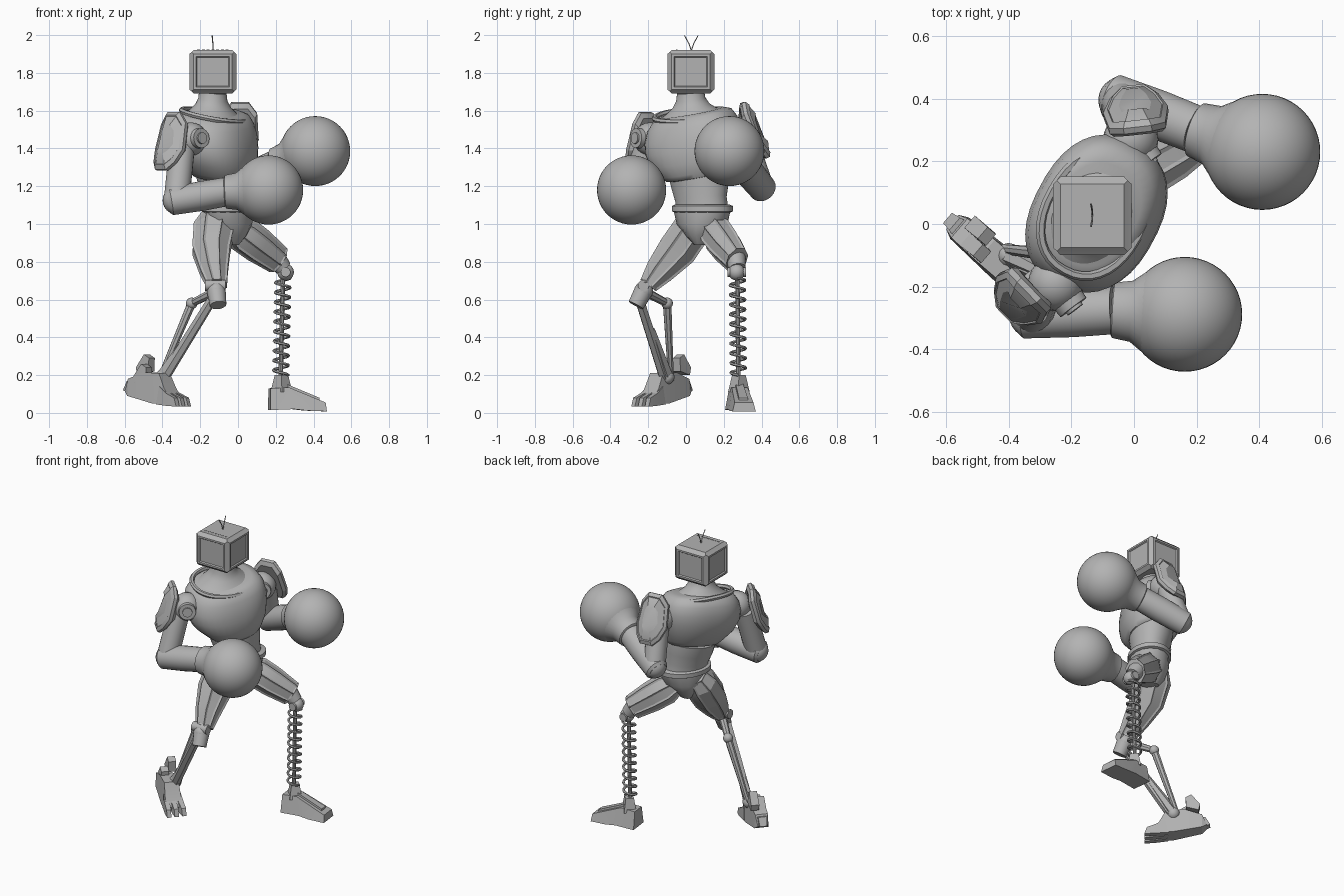
import bpy, bmesh, math
from mathutils import Vector as V

if "Cube" in bpy.data.objects:
    bpy.data.objects.remove(bpy.data.objects["Cube"])

GREY = (0.45, 0.45, 0.45, 1)
mat = bpy.data.materials.new("plain grey")
mat.use_nodes = True
mat.diffuse_color = GREY
mat.node_tree.nodes["Principled BSDF"].inputs["Base Color"].default_value = GREY


def finish(ob, angle=35):
    """Give the part its material and shading."""
    ob.data.materials.clear()
    ob.data.materials.append(mat)
    bpy.ops.object.select_all(action='DESELECT')
    ob.select_set(True)
    bpy.context.view_layer.objects.active = ob
    if angle:
        bpy.ops.object.shade_smooth_by_angle(angle=math.radians(angle))
    return ob


def from_bmesh(name, bm, angle=35):
    bmesh.ops.recalc_face_normals(bm, faces=bm.faces)
    me = bpy.data.meshes.new(name)
    bm.to_mesh(me)
    bm.free()
    ob = bpy.data.objects.new(name, me)
    bpy.context.collection.objects.link(ob)
    return finish(ob, angle)


def frame(axis, hint):
    w = V(axis).normalized()
    u = V(hint)
    u = (u - w * u.dot(w)).normalized()
    return u, w.cross(u), w


def rounded(t, power):
    """Cosine and sine of a superellipse; a power under 1 is squarer."""
    return [math.copysign(abs(k) ** power, k) for k in (math.cos(t), math.sin(t))]


def tube(name, stations, hint=(0, 0, 1), n=24, angle=35, tilt=0, panel=0, power=1):
    """Loft elliptical rings; a station is (centre, half width, half depth)."""
    u, v, w = frame(V(stations[-1][0]) - V(stations[0][0]), hint)
    bm = bmesh.new()
    rings = []
    for c, a, b in stations:
        ring = []
        for i in range(n):
            x, y = rounded(math.tau * (i + 0.5) / n, power)
            ring.append(bm.verts.new(V(c) + u * a * x + (v + w * tilt) * b * y))
        rings.append(ring)
    sides = [bm.faces.new((p[i], p[(i + 1) % n], q[(i + 1) % n], q[i]))
             for p, q in zip(rings, rings[1:]) for i in range(n)]
    bm.faces.new(rings[0])
    bm.faces.new(rings[-1])
    bmesh.ops.recalc_face_normals(bm, faces=bm.faces)
    if panel:  # sink one long panel into each side
        for i in range(n):
            bmesh.ops.inset_region(bm, faces=sides[i::n], thickness=panel, depth=-panel * 0.5)
    return from_bmesh(name, bm, angle)


def limb(name, p, q, r0, r1, n=20, **kw):
    return tube(name, [(p, r0, r0), (q, r1, r1)], hint=(0.3, 0.5, 0.8), n=n, **kw)


def ball(name, c, r, seg=24):
    bm = bmesh.new()
    bmesh.ops.create_uvsphere(bm, u_segments=seg, v_segments=seg // 2, radius=r)
    bmesh.ops.translate(bm, vec=V(c), verts=bm.verts)
    return from_bmesh(name, bm, 60)


def cable(name, pts, r, cyclic=False):
    cu = bpy.data.curves.new(name, 'CURVE')
    cu.dimensions = '3D'
    cu.bevel_depth, cu.bevel_resolution = r, 1
    cu.use_fill_caps = True
    sp = cu.splines.new('POLY')
    sp.points.add(len(pts) - 1)
    for p, co in zip(sp.points, pts):
        p.co = (*co, 1)
    sp.use_cyclic_u = cyclic
    ob = bpy.data.objects.new(name, cu)
    bpy.context.collection.objects.link(ob)
    finish(ob, 0)
    bpy.ops.object.convert(target='MESH')
    return finish(bpy.context.object, 50)


def prism(name, origin, heading, outline):
    """Side outline of (distance, height, half width) points, spread sideways."""
    d = V(heading).normalized()
    side = V((-d.y, d.x, 0))
    bm = bmesh.new()
    rows = [[bm.verts.new(V(origin) + d * s + V((0, 0, z)) + side * w * k) for s, z, w in outline]
            for k in (-1, 1)]
    n = len(outline)
    for row in rows:
        bm.faces.new(row)
    for i in range(n):
        j = (i + 1) % n
        bm.faces.new((rows[0][i], rows[0][j], rows[1][j], rows[1][i]))
    bmesh.ops.triangulate(bm, faces=[f for f in bm.faces if len(f.verts) > 4])
    return from_bmesh(name, bm, 10)


# Head: boxy monitor with framed, sunken panels
HEAD = V((-0.133, 0.026, 1.806))
bm = bmesh.new()
bmesh.ops.create_cube(bm, size=0.226)
faces = list(bm.faces)
bmesh.ops.inset_individual(bm, faces=faces, thickness=0.016, depth=0.012)
sides = [f for f in faces if abs(f.normal.z) < 0.5]
bmesh.ops.inset_individual(bm, faces=sides, thickness=0.018, depth=0)
bmesh.ops.inset_individual(bm, faces=sides, thickness=0.008, depth=-0.008)
bmesh.ops.scale(bm, vec=(1, 1, 0.92), verts=bm.verts)
bmesh.ops.translate(bm, vec=HEAD, verts=bm.verts)
from_bmesh("head", bm, 15)
for i in range(7):
    x = HEAD.x - 0.075 + i * 0.025
    prism("head_vent", (x, -0.05, 1.919), (1, 0, 0),
          [(-0.008, 0, 0.004), (0.008, 0, 0.004), (0.008, 0.004, 0.004), (-0.008, 0.004, 0.004)])
for tip in (-0.008, 0.064):
    base = V((HEAD.x, 0.028, 1.918))
    cable("antenna", [base, (HEAD.x, 0.028 + (tip - 0.028) * 0.35, 1.955), (HEAD.x - 0.004, tip, 1.998)], 0.003)

# Torso: the shoulder line runs along ACROSS
ACROSS = V((0.48, 0.877, 0))
BACK = V((-0.877, 0.48, 0))
tube("neck", [((-0.125, 0.03, 1.56), 0.195, 0.148), ((-0.128, 0.03, 1.59), 0.15, 0.122),
              ((-0.131, 0.027, 1.625), 0.1, 0.092), ((-0.133, 0.025, 1.66), 0.078, 0.076),
              ((-0.133, 0.024, 1.70), 0.072, 0.072)], ACROSS, 32, angle=50, tilt=0.2)
tube("chest", [((-0.085, 0.06, 1.25), 0.145, 0.12), ((-0.085, 0.06, 1.255), 0.168, 0.14),
               ((-0.09, 0.055, 1.28), 0.188, 0.158), ((-0.105, 0.042, 1.34), 0.232, 0.185),
               ((-0.117, 0.034, 1.41), 0.256, 0.197), ((-0.122, 0.033, 1.47), 0.26, 0.196),
               ((-0.125, 0.033, 1.53), 0.246, 0.184), ((-0.125, 0.032, 1.575), 0.215, 0.16),
               ((-0.125, 0.03, 1.59), 0.17, 0.13)], ACROSS, 36, angle=50, tilt=0.22, power=0.85)
C = V((-0.125, 0.032, 1.574))
cable("collar", [C + ACROSS * 0.205 * x + (BACK + V((0, 0, 0.22))) * 0.155 * y
                 for x, y in (rounded(math.tau * i / 36, 0.9) for i in range(36))], 0.015, True)
tube("abdomen", [((-0.055, 0.085, 1.07), 0.146, 0.112), ((-0.058, 0.08, 1.13), 0.143, 0.112),
                 ((-0.07, 0.075, 1.2), 0.158, 0.128), ((-0.08, 0.065, 1.27), 0.165, 0.136)], ACROSS, 32)
tube("belt", [((-0.05, 0.087, 1.06), 0.155, 0.118), ((-0.05, 0.087, 1.067), 0.17, 0.132),
              ((-0.05, 0.087, 1.095), 0.17, 0.132), ((-0.05, 0.087, 1.102), 0.155, 0.118)], ACROSS, 32)
tube("pelvis", [((-0.05, 0.085, 0.89), 0.035, 0.06), ((-0.05, 0.085, 0.94), 0.085, 0.1),
                ((-0.05, 0.085, 1.0), 0.14, 0.12), ((-0.05, 0.085, 1.07), 0.162, 0.122)], ACROSS, 16)


def shoulder_pad(name, c, normal):
    """Shield-shaped plate with a raised centre."""
    up, side, w = frame(normal, (0, 0, 1))
    half = [(0.16, 0.045), (0.105, 0.09), (-0.04, 0.104), (-0.115, 0.078), (-0.16, 0.04)]
    shape = half + [(z, -s) for z, s in reversed(half)]
    bm = bmesh.new()
    layers = [[bm.verts.new(V(c) + (up * z + side * s) * k + w * (d - 3 * s * s)) for z, s in shape]
              for k, d in ((0.85, -0.03), (1, -0.012), (1, 0.008), (0.86, 0.022), (0.82, 0.018), (0.5, 0.036))]
    n = len(shape)
    for p, q in zip(layers, layers[1:]):
        for i in range(n):
            bm.faces.new((p[i], p[(i + 1) % n], q[(i + 1) % n], q[i]))
    bm.faces.new(layers[0])
    bm.faces.new(layers[-1])
    from_bmesh(name, bm, 25)


def arm(side, shoulder, upper, elbow, cuff, glove, pad, pad_normal, r):
    shoulder, elbow, cuff, glove = V(shoulder), V(elbow), V(cuff), V(glove)
    # Shoulder joint with a round cap that faces forward
    ball(side + "_shoulder", shoulder, 0.088)
    face = V((0.6, -0.8, 0.05)).normalized()
    limb(side + "_shoulder_cap", shoulder, shoulder + face * 0.095, 0.058, 0.052)
    limb(side + "_shoulder_hub", shoulder, shoulder + face * 0.105, 0.034, 0.03)
    shoulder_pad(side + "_shoulder_pad", pad, pad_normal)
    # Upper arm, elbow, forearm
    limb(side + "_upper_arm", upper, elbow, 0.068, 0.068)
    ball(side + "_elbow", elbow, 0.074)
    d = (cuff - elbow).normalized()
    tube(side + "_forearm", [(elbow - d * 0.045, 0.06, 0.06), (elbow - d * 0.03, 0.074, 0.074),
                             (elbow.lerp(cuff, 0.5), 0.079, 0.079), (cuff, 0.077, 0.077)])
    # Glove: a big ball with a flared neck
    d = (glove - cuff).normalized()
    tube(side + "_glove_neck", [(cuff - d * 0.005, 0.08, 0.08), (cuff, 0.089, 0.089),
                                (cuff.lerp(glove, 0.25), 0.098, 0.098), (glove - d * r * 0.7, r * 0.71, r * 0.71)], n=32)
    ball(side + "_glove", glove, r, 48)


arm("right", (-0.25, -0.19, 1.45), (-0.295, -0.205, 1.42), (-0.325, -0.29, 1.125), (-0.065, -0.275, 1.17),
    (0.162, -0.288, 1.18), (-0.375, -0.25, 1.44), (-0.68, -0.66, 0.3), 0.183)
arm("left", (-0.01, 0.27, 1.48), (-0.01, 0.31, 1.45), (-0.04, 0.395, 1.2), (0.2, 0.30, 1.315),
    (0.409, 0.23, 1.386), (0.004, 0.372, 1.5), (-0.1, 0.9, 0.4), 0.185)

# Left leg: fluted thigh, knee ball, coil spring, wedge foot
tube("left_thigh", [((-0.03, 0.13, 0.99), 0.07, 0.07), ((0.03, 0.165, 0.945), 0.1, 0.092),
                    ((0.11, 0.21, 0.885), 0.097, 0.087), ((0.215, 0.27, 0.807), 0.08, 0.064)],
     (0, 0, 1), 8, 20, panel=0.012)
limb("left_thigh_end", (0.2, 0.262, 0.82), (0.24, 0.272, 0.765), 0.055, 0.045, 12)
ball("left_knee", (0.252, 0.268, 0.745), 0.044)
limb("left_knee_pin", (0.252, 0.22, 0.745), (0.252, 0.318, 0.745), 0.026, 0.026, 12)
TOP, BOTTOM = V((0.238, 0.272, 0.715)), V((0.226, 0.277, 0.2))
limb("spring_rod", TOP, BOTTOM, 0.012, 0.012, 10)
STEPS, TURNS = 200, 10
coil = []
for i in range(STEPS + 1):
    t = math.tau * TURNS * i / STEPS
    coil.append(TOP.lerp(BOTTOM, i / STEPS) + V((math.cos(t), math.sin(t), 0)) * 0.039)
cable("spring_coil", coil, 0.008)
FOOT = V((0.23, 0.28, 0))
tube("left_ankle", [(FOOT + V((0, 0, 0.11)), 0.055, 0.06), (FOOT + V((0, 0, 0.2)), 0.036, 0.036)], (1, 1, 0), 4, 10)
heading = (1, 0.12, 0)
prism("left_foot", FOOT, heading,
      [(-0.065, 0.015, 0.066), (-0.063, 0.13, 0.045), (0.035, 0.135, 0.042), (0.23, 0.055, 0.05),
       (0.235, 0.008, 0.062), (0.13, 0.012, 0.068), (0.06, 0.02, 0.066)])
prism("left_foot_ridge", FOOT, heading,
      [(0.02, 0.1, 0.024), (0.02, 0.155, 0.02), (0.2, 0.08, 0.024), (0.2, 0.05, 0.024)])

# Right leg: armoured thigh, knee cylinder, twin struts, clawed foot
tube("right_thigh", [((-0.115, 0.08, 1.05), 0.08, 0.085), ((-0.125, 0.04, 0.985), 0.118, 0.11),
                     ((-0.142, -0.045, 0.862), 0.108, 0.112), ((-0.128, -0.14, 0.75), 0.08, 0.084),
                     ((-0.112, -0.2, 0.675), 0.058, 0.055)], (1, 0, 0), 8, 20, panel=0.012)
KNEE, HOCK = V((-0.115, -0.225, 0.645)), V((-0.245, -0.1, 0.58))
ball("right_knee", KNEE, 0.05)
limb("right_knee_cap", KNEE, KNEE + V((0.01, -0.04, -0.075)), 0.05, 0.044, 14)
limb("right_knee_hub", KNEE + V((-0.06, 0, 0.03)), KNEE + V((0.05, 0, 0.03)), 0.03, 0.03, 14)
limb("right_link", KNEE, HOCK, 0.026, 0.02, 8)
ball("right_hock", HOCK, 0.031, 16)
ANKLE = V((-0.4, -0.1, 0.19))
limb("rear_strut", HOCK, ANKLE + V((-0.01, 0.02, 0)), 0.024, 0.016, 8)
limb("front_strut", KNEE + V((-0.025, -0.02, -0.05)), ANKLE + V((0.01, -0.015, 0)), 0.026, 0.03, 6)
limb("calf_plate", (-0.24, -0.18, 0.44), ANKLE, 0.018, 0.036, 6)
ball("right_ankle", ANKLE, 0.04, 12)
heading = (0.76, -0.65, 0)
O = V((-0.42, -0.13, 0))
prism("right_foot", O, heading,
      [(-0.21, 0.115, 0.03), (-0.18, 0.18, 0.04), (-0.07, 0.215, 0.045), (0.04, 0.21, 0.045),
       (0.08, 0.13, 0.05), (0.12, 0.075, 0.05), (0.1, 0.045, 0.055), (0.0, 0.05, 0.055), (-0.18, 0.09, 0.045)])
for k in (-1, 0, 1):
    across = V((0.65, 0.76, 0)) * 0.036 * k
    prism("right_toe", O + across, (0.76 + 0.05 * k, -0.65 + 0.05 * k, 0),
          [(0.03, 0.045, 0.017), (0.05, 0.14, 0.015), (0.1, 0.105, 0.016), (0.16, 0.08, 0.014),
           (0.175, 0.034, 0.013), (0.12, 0.036, 0.017)])
# Heel spurs stand up behind the ankle
for name, c in (("heel_spur", V((-0.475, -0.035, 0.2))), ("side_spur", V((-0.49, -0.09, 0.15)))):
    prism(name, c, heading,
          [(-0.055, 0.0, 0.026), (-0.065, 0.04, 0.026), (-0.01, 0.11, 0.024), (0.025, 0.09, 0.024), (0.02, 0.02, 0.026)])
prism("heel_claw", O, heading,
      [(-0.15, 0.09, 0.03), (-0.23, 0.12, 0.022), (-0.2, 0.17, 0.026), (-0.13, 0.16, 0.045)])
